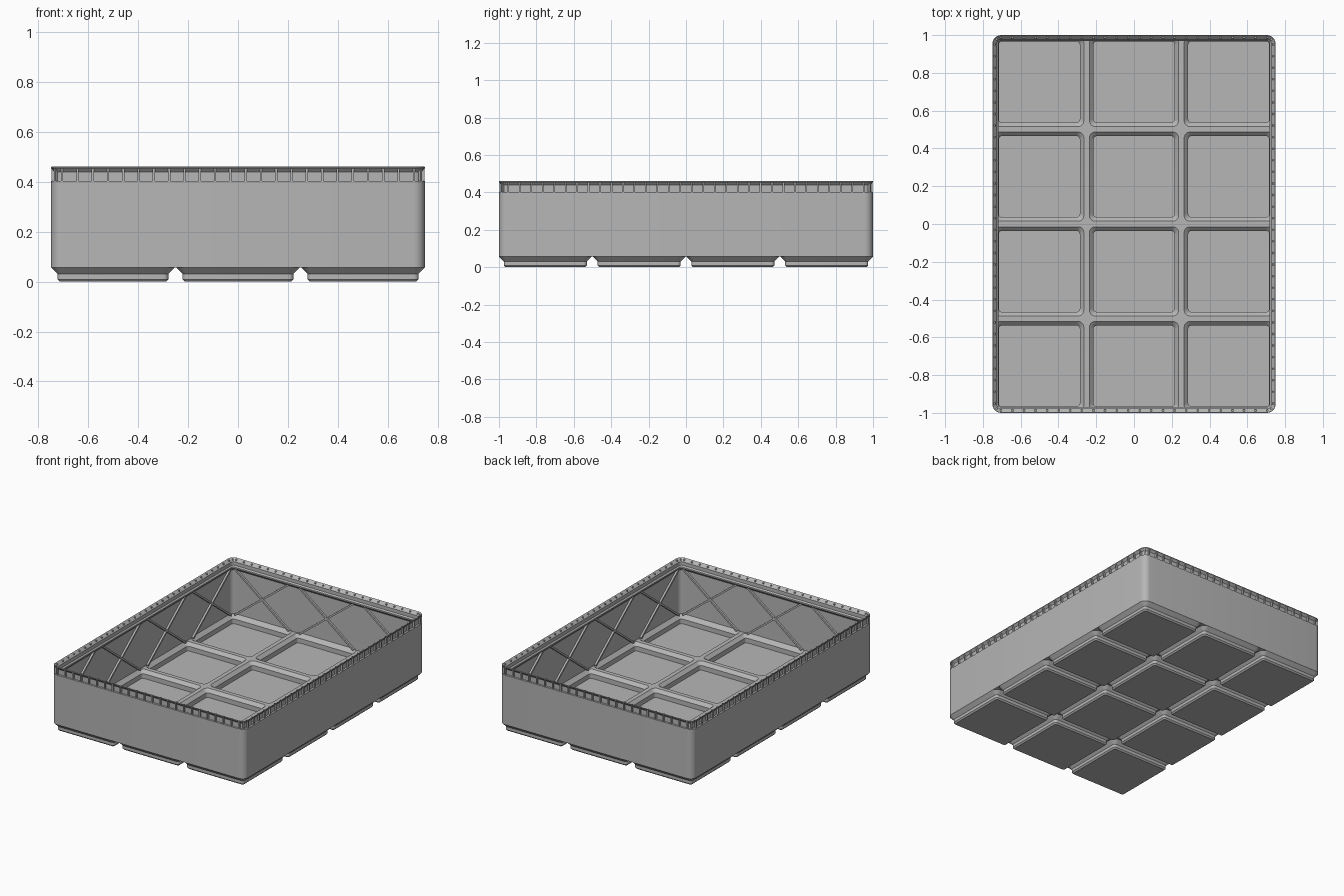
import bpy, bmesh, math
from mathutils import Matrix, Vector

if "Cube" in bpy.data.objects:
    bpy.data.objects.remove(bpy.data.objects["Cube"])

HX, HY = 0.749, 1.0      # half size of the bin
R = 0.045                # outer corner radius
PITCH = 0.5015           # spacing of the grid cells
WALL = 0.012

grey = bpy.data.materials.new("plain_grey")
grey.diffuse_color = (0.47, 0.47, 0.47, 1)
grey.use_nodes = True
grey.node_tree.nodes["Principled BSDF"].inputs["Base Color"].default_value = grey.diffuse_color


def rounded_rect(hx, hy, r, z, n=6):
    """Points of a rounded rectangle, counter-clockwise."""
    pts = []
    for k, (sx, sy) in enumerate([(1, 1), (-1, 1), (-1, -1), (1, -1)]):
        for i in range(n + 1):
            a = math.radians(90 * (k + i / n))
            pts.append((sx * (hx - r) + r * math.cos(a),
                        sy * (hy - r) + r * math.sin(a), z))
    return pts


def loft(bm, rings, offset=(0, 0)):
    """Closed solid skinned through rings, capped at both ends."""
    loops = [[bm.verts.new((x + offset[0], y + offset[1], z)) for x, y, z in ring]
             for ring in rings]
    n = len(loops[0])
    for a, b in zip(loops, loops[1:]):
        for i in range(n):
            j = (i + 1) % n
            bm.faces.new((a[i], a[j], b[j], b[i]))
    bm.faces.new(loops[0][::-1])
    bm.faces.new(loops[-1])


def block(bm, matrix, size):
    bmesh.ops.create_cube(bm, size=1, matrix=matrix @ Matrix.Diagonal((*size, 1)))


def finish(name, bm, smooth=True):
    bmesh.ops.recalc_face_normals(bm, faces=bm.faces[:])
    mesh = bpy.data.meshes.new(name)
    bm.to_mesh(mesh)
    bm.free()
    mesh.materials.append(grey)
    ob = bpy.data.objects.new(name, mesh)
    bpy.context.collection.objects.link(ob)
    if smooth:
        bpy.ops.object.select_all(action='DESELECT')
        ob.select_set(True)
        bpy.context.view_layer.objects.active = ob
        bpy.ops.object.shade_smooth_by_angle(angle=math.radians(30))
    return ob


cells = [((i - 1) * PITCH, (j - 1.5) * PITCH) for i in range(3) for j in range(4)]

# Bin walls, stacking lip and floor as one (z, inset) profile
profile = [(0.0567, 0), (0.403, 0), (0.403, 0.014), (0.439, 0.014), (0.453, 0.002),
           (0.455, 0), (0.459, 0), (0.461, 0.002), (0.440, 0.0227), (0.4155, 0.0227),
           (0.407, 0.031), (0.398, 0.031), (0.379, WALL), (0.066, WALL)]
bm = bmesh.new()
loft(bm, [rounded_rect(HX - d, HY - d, R - d, z) for z, d in profile])
bin_body = finish("bin_body", bm)

# Openings through the floor into the hollow feet
bm = bmesh.new()
for c in cells:
    loft(bm, [rounded_rect(h, h, 0.03, z) for z, h in [(0.05, 0.220), (0.072, 0.242)]], c)
cutter = finish("floor_cutter", bm, False)
cutter.hide_render = True
cutter.hide_set(True)
cut = bin_body.modifiers.new("floor_openings", 'BOOLEAN')
cut.operation, cut.solver, cut.object = 'DIFFERENCE', 'EXACT', cutter
# Apply the cut so that it precedes the smoothing
bin_body.modifiers.move(len(bin_body.modifiers) - 1, 0)

# Hollow feet: outside upward, over the rim, then down the inside; (z, half size, radius)
foot = [(0, 0.2125, 0.0096), (0.0096, 0.222, 0.019), (0.031, 0.222, 0.019),
        (0.0567, 0.2477, R), (0.0567, 0.2267, 0.03), (0.0445, 0.2145, 0.018),
        (0.012, 0.2145, 0.018)]
for k, c in enumerate(cells):
    bm = bmesh.new()
    loft(bm, [rounded_rect(h, h, r, z) for z, h, r in foot], c)
    finish(f"foot_{k + 1}", bm)

# Lip ribs and cross braces, laid out per wall: u along the wall, inward is +y
lip = bmesh.new()
brace = bmesh.new()
for side in range(4):
    along, dist, count, ribs = ((3, HY, 3, 23) if side % 2 == 0 else (4, HX, 4, 31))
    turn = Matrix.Rotation(side * math.pi / 2, 4, 'Z')
    for i in range(ribs + 1):
        u = (i - ribs / 2) * 0.0613
        block(lip, turn @ Matrix.Translation((u, -dist + 0.0095, 0.4285)),
              (0.009, 0.015, 0.053))
    for i in range(count):
        u = (i - (count - 1) / 2) * PITCH
        for s in (-1, 1):
            tilt = Matrix.Rotation(s * math.atan2(0.325, 0.42), 4, 'Y')
            block(brace, turn @ Matrix.Translation((u, -dist + 0.017, 0.229)) @ tilt,
                  (math.hypot(0.325, 0.42), 0.017, 0.012))
# One diagonal rib in every corner of the lip
for sx in (-1, 1):
    for sy in (-1, 1):
        d = R * (1 - math.sqrt(0.5)) + 0.0065
        block(lip, Matrix.Translation((sx * (HX - d), sy * (HY - d), 0.4285))
              @ Matrix.Rotation(sx * sy * math.pi / 4, 4, 'Z'), (0.015, 0.009, 0.053))
finish("lip_ribs", lip, False)
finish("cross_braces", brace, False)
